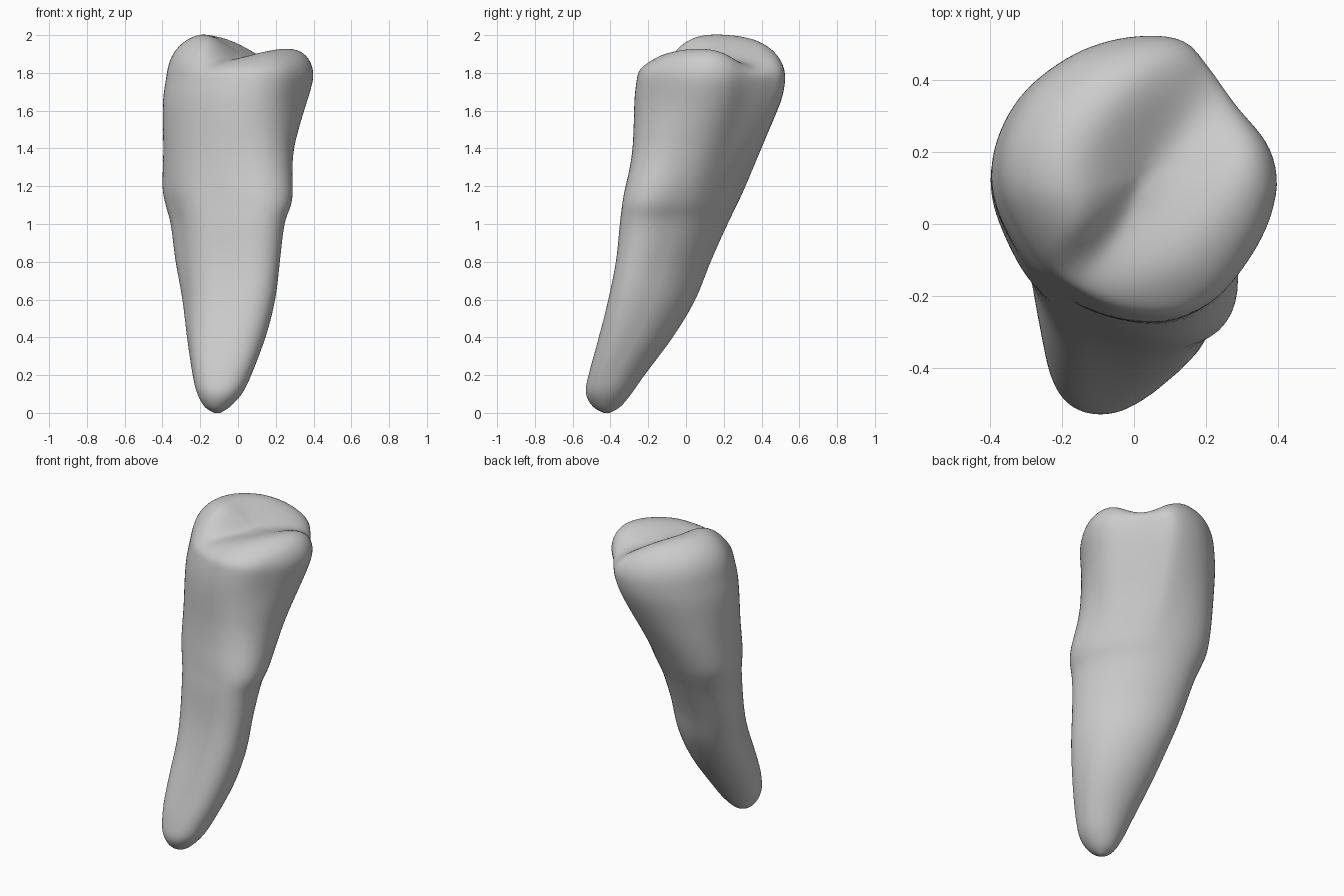
import bpy, math

if "Cube" in bpy.data.objects:
    bpy.data.objects.remove(bpy.data.objects["Cube"])

SEG = 96
# height, left, right, front, back limits of each cross-section
SECTIONS = [
    (0.00, -.125, -.095, -.435, -.405),
    (0.03, -.175, -.045, -.490, -.350),
    (0.10, -.215, .020, -.530, -.290),
    (0.20, -.240, .070, -.516, -.220),
    (0.40, -.270, .142, -.458, -.070),
    (0.60, -.294, .187, -.402, .050),
    (0.80, -.330, .207, -.358, .130),
    (1.00, -.356, .230, -.335, .220),
    (1.10, -.384, .260, -.319, .270),
    (1.20, -.404, .273, -.302, .320),
    (1.40, -.403, .302, -.282, .410),
    (1.60, -.402, .352, -.276, .490),
    (1.70, -.393, .382, -.270, .518),
    (1.78, -.378, .402, -.258, .527),
]
# plan outline of the crown, anticlockwise from the right
CROWN = [(.40, .12), (.37, .22), (.28, .33), (.20, .44), (.14, .505),
         (.05, .525), (-.08, .51), (-.20, .46), (-.31, .37), (-.38, .25),
         (-.40, .13), (-.37, .02), (-.28, -.12), (-.17, -.205), (-.05, -.26),
         (.08, -.275), (.18, -.25), (.26, -.19), (.34, -.08), (.385, .02)]


def smooth(t):
    t = max(0.0, min(1.0, t))
    return t * t * (3 - 2 * t)


def spline(a, b, c, d, t):
    return tuple(.5 * (2 * q + (r - p) * t + (2 * p - 5 * q + 4 * r - s) * t * t
                       + (3 * q - p - 3 * r + s) * t ** 3)
                 for p, q, r, s in zip(a, b, c, d))


# crown outline as a radius for each angle, in a unit box
polar = []
n = len(CROWN)
for i in range(n):
    for k in range(8):
        x, y = spline(*(CROWN[(i + j) % n] for j in (-1, 0, 1, 2)), k / 8)
        x, y = x / .4, (y - .125) / .4
        polar.append((math.atan2(y, x) % math.tau, math.hypot(x, y)))
polar.sort()
polar = [(polar[-1][0] - math.tau, polar[-1][1])] + polar + \
        [(polar[0][0] + math.tau, polar[0][1])]


def crown_radius(a):
    for (a0, r0), (a1, r1) in zip(polar, polar[1:]):
        if a0 <= a <= a1:
            return r0 + (r1 - r0) * (a - a0) / max(a1 - a0, 1e-9)
    return 1.0


ANGLES = [math.tau * i / SEG for i in range(SEG)]
CROWN_R = [crown_radius(a) for a in ANGLES]


def section(row):
    """Cross-section: a slanted oval in the root, the crown outline higher up."""
    z, x0, x1, y0, y1 = row
    rho = -.42 * smooth((z - .05) / .8)
    blend = smooth((z - 1.0) / .75)
    corner = .09 * smooth(z / .3)
    knob = .04 * math.exp(-((z - 1.17) / .1) ** 2)
    pts = []
    for a, rc in zip(ANGLES, CROWN_R):
        rr = math.sqrt((1 - rho * rho) / (1 - rho * math.sin(2 * a)))
        if a > math.pi:                       # flatter, squarer front face
            rr *= 1 + corner * math.sin(2 * a) ** 2
        r = rr + (rc - rr) * blend
        r += knob * max(0, math.cos(a + math.pi / 4)) ** 4
        pts.append(((x0 + x1) / 2 + (x1 - x0) / 2 * r * math.cos(a),
                    (y0 + y1) / 2 + (y1 - y0) / 2 * r * math.sin(a)))
    return pts


def chewing_height(x, y):
    """A tall left cusp and a low right cusp with a slanting groove between."""
    d = (x - .09) * .83 - (y - .15) * .56
    floor = 1.875 - .15 * max(0, y - .2)
    if d < 0:
        cusp = 2.025 - (2.2 if y < .1 else .55) * (y - .1) ** 2
        width = .14 + .13 * smooth((y + .05) / .3)
        return floor + max(0, cusp - floor) * smooth(-d / width)
    cusp = 1.94 - .67 * (y - .1) ** 2
    return floor + max(0, cusp - floor) * smooth(d / .2)


rings = []
# root and sides
for i in range(len(SECTIONS) - 1):
    quad = [SECTIONS[max(0, min(len(SECTIONS) - 1, i + j))] for j in (-1, 0, 1, 2)]
    for k in range(6):
        row = spline(*quad, k / 6)
        rings.append([(x, y, row[0]) for x, y in section(row)])

# rounded crown top
top = SECTIONS[-1]
base = section(top)
cx, cy = (top[1] + top[2]) / 2, (top[3] + top[4]) / 2
CAP = 30
for k in range(CAP):
    s = math.cos(math.pi / 2 * k / CAP)
    ring = []
    for a, (bx, by) in zip(ANGLES, base):
        x, y = cx + (bx - cx) * s, cy + (by - cy) * s
        p = 6.5 - 3.5 * max(0, -math.cos(a - .45)) ** .8
        rise = math.sqrt(max(0, 1 - s ** p))
        ring.append((x, y, top[0] + (chewing_height(x, y) - top[0]) * rise))
    rings.append(ring)

# soften the rings along the height, mostly around the crown
for step in range(12):
    start = 1 if step < 2 else 62
    rings = rings[:start] + [
        [tuple(.5 * q + .25 * (p + r) for p, q, r in zip(lo, mid, hi))
         for lo, mid, hi in zip(rings[i - 1], rings[i], rings[i + 1])]
        for i in range(start, len(rings) - 1)] + [rings[-1]]

verts = [v for ring in rings for v in ring]
faces = []
for r in range(len(rings) - 1):
    for i in range(SEG):
        j = (i + 1) % SEG
        faces.append((r * SEG + i, r * SEG + j, (r + 1) * SEG + j, (r + 1) * SEG + i))
# closing fans at the root tip and crown centre
verts += [(-.11, -.42, 0), (cx, cy, chewing_height(cx, cy))]
tip, peak, last = len(verts) - 2, len(verts) - 1, (len(rings) - 1) * SEG
for i in range(SEG):
    j = (i + 1) % SEG
    faces += [(tip, j, i), (peak, last + i, last + j)]

mesh = bpy.data.meshes.new("tooth")
mesh.from_pydata(verts, [], faces)
mesh.update()
mesh.shade_smooth()
tooth = bpy.data.objects.new("tooth", mesh)
bpy.context.collection.objects.link(tooth)

grey = bpy.data.materials.new("pale grey")
grey.diffuse_color = (.6, .6, .6, 1)
grey.use_nodes = True
grey.node_tree.nodes["Principled BSDF"].inputs["Base Color"].default_value = grey.diffuse_color
mesh.materials.append(grey)
